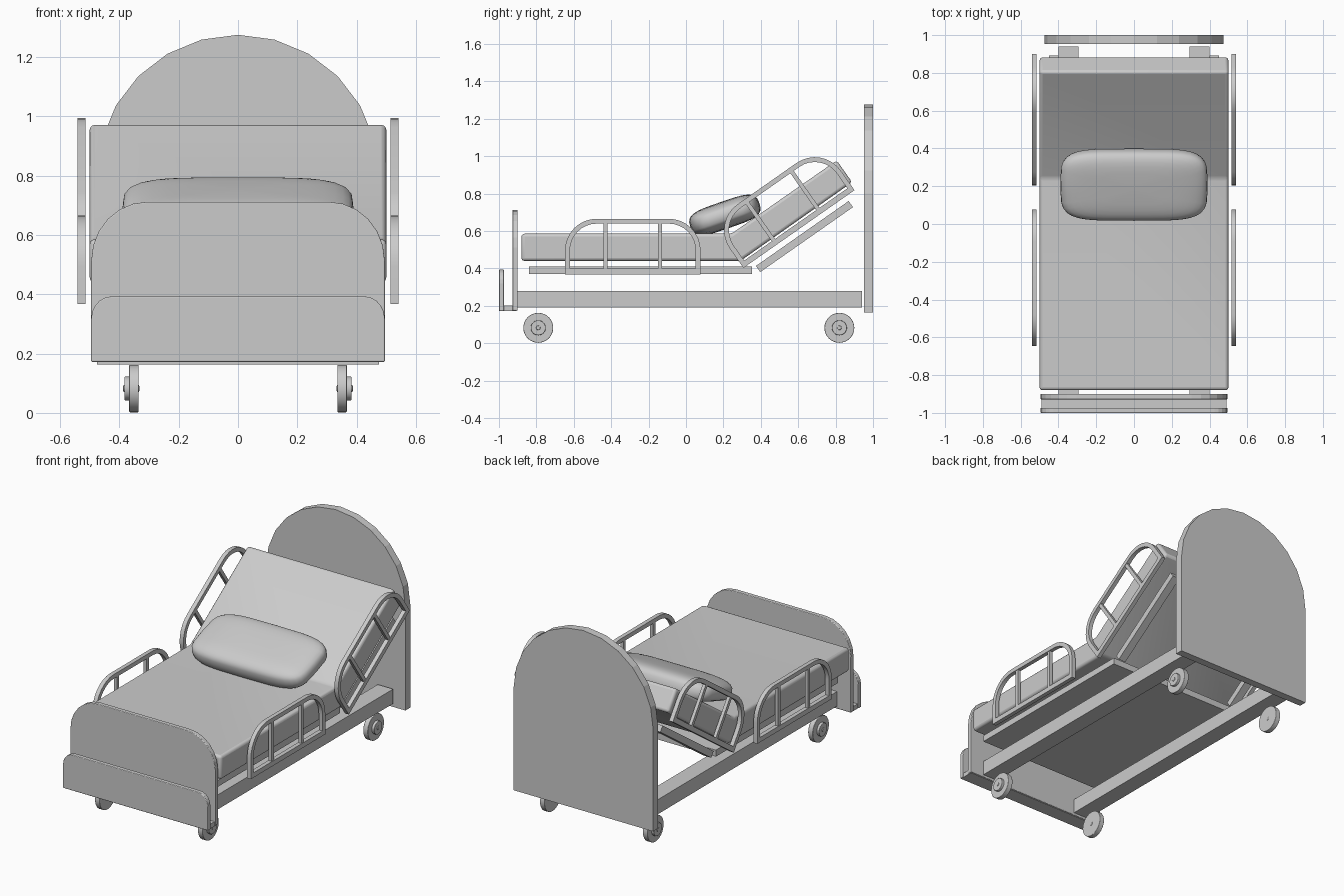
import bpy, bmesh
from math import sin, cos, pi, radians, copysign
from mathutils import Matrix, Vector

if "Cube" in bpy.data.objects:
    bpy.data.objects.remove(bpy.data.objects["Cube"])

TILT = radians(35)


def finish(name, bm, smooth=False, bevel=0):
    bmesh.ops.recalc_face_normals(bm, faces=bm.faces[:])
    me = bpy.data.meshes.new(name)
    bm.to_mesh(me)
    bm.free()
    ob = bpy.data.objects.new(name, me)
    bpy.context.collection.objects.link(ob)
    if bevel:
        m = ob.modifiers.new("bevel", "BEVEL")
        m.width, m.segments = bevel, 3
        m.limit_method = "ANGLE"
    if smooth:
        bpy.ops.object.select_all(action="DESELECT")
        bpy.context.view_layer.objects.active = ob
        ob.select_set(True)
        bpy.ops.object.shade_smooth_by_angle(angle=radians(40))
    return ob


def place(axis, u, v, w):
    # profile axes: (y, z) swept along x, or (x, z) swept along y
    return Vector((w, u, v)) if axis == "x" else Vector((u, w, v))


def add_prism(bm, pts, axis, a, b):
    lo = [bm.verts.new(place(axis, u, v, a)) for u, v in pts]
    hi = [bm.verts.new(place(axis, u, v, b)) for u, v in pts]
    bm.faces.new(lo)
    bm.faces.new(hi[::-1])
    n = len(pts)
    for i in range(n):
        j = (i + 1) % n
        bm.faces.new((lo[i], hi[i], hi[j], lo[j]))


def prism(name, pts, axis, a, b, **kw):
    bm = bmesh.new()
    add_prism(bm, pts, axis, a, b)
    return finish(name, bm, **kw)


def rect(u0, u1, v0, v1):
    return [(u0, v0), (u1, v0), (u1, v1), (u0, v1)]


def arch(u0, u1, v0, v1, ru, rv, seg):
    # rectangle with rounded top corners
    pts = [(u0, v0), (u1, v0)]
    for i in range(seg + 1):
        t = i * pi / 2 / seg
        pts.append((u1 - ru + ru * cos(t), v1 - rv + rv * sin(t)))
    for i in range(seg + 1):
        t = pi / 2 + i * pi / 2 / seg
        pts.append((u0 + ru + ru * cos(t), v1 - rv + rv * sin(t)))
    return pts


# Headboard with half-round top
head = [(-.475, .163), (.475, .163)]
head += [(.475 * cos(i * pi / 12), .80 + .475 * sin(i * pi / 12)) for i in range(13)]
prism("headboard", head, "y", .952, 1.0)

# Footboard, outer lip and the shelf joining them
prism("footboard", arch(-.495, .495, .175, .712, .19, .20, 6), "y", -.928, -.90, bevel=.004)
prism("footboard_lip", arch(-.495, .495, .172, .393, .07, .075, 5), "y", -1.0, -.973, bevel=.004)
prism("footboard_shelf", rect(-.99, -.905, .172, .20), "x", -.49, .49)

# Mattress bent upwards at the head end
mattress = [(-.88, .44), (.292, .44), (.888, .86), (.806, .977), (.243, .585), (-.88, .585)]
prism("mattress", mattress, "x", -.5, .5, smooth=True, bevel=.016)

# Support deck under the flat section
prism("flat_support", rect(-.84, .352, .37, .41), "x", -.45, .45)

for s, side in ((1, "right"), (-1, "left")):
    # Sloping supports under the raised section
    d, n = Vector((cos(TILT), sin(TILT))), Vector((-sin(TILT), cos(TILT)))
    p = Vector((.397, .38))
    slope = [p, p + d * .605, p + d * .605 + n * .04, p + n * .04]
    prism(f"raised_support_{side}", [tuple(q) for q in slope], "x", s * .40, s * .45)

    # Long base beam
    prism(f"base_beam_{side}", rect(-.90, .94, .19, .28), "x", s * .295, s * .40)

    # Wheels with an outer hub
    for y, end in ((-.79, "front"), (.82, "back")):
        bm = bmesh.new()

        def disc(r, x0, x1, seg=32):
            pts = [(y + r * cos(2 * pi * i / seg), .082 + r * sin(2 * pi * i / seg))
                   for i in range(seg)]
            add_prism(bm, pts, "x", s * x0, s * x1)
        disc(.080, .335, .367)
        disc(.040, .36, .383)
        disc(.012, .333, .387, 12)
        finish(f"wheel_{end}_{side}", bm, smooth=True, bevel=.003)

    # Guard rails: the head one is the same rail tilted with the backrest
    for part in ("lower", "upper"):
        bm = bmesh.new()
        w, y0, y1, z0, z1 = .026, -.647, .078, .368, .665
        outer = arch(y0, y1, z0, z1, .17, .17, 8)
        inner = arch(y0 + w, y1 - w, z0 + w + .004, z1 - w, .17 - w, .17 - w, 8)
        rings = [[bm.verts.new((s * x, *q)) for q in loop]
                 for x, loop in ((.515, outer), (.541, outer), (.541, inner), (.515, inner))]
        for k in range(4):
            a, b = rings[k], rings[(k + 1) % 4]
            for i in range(len(a)):
                j = (i + 1) % len(a)
                bm.faces.new((a[i], a[j], b[j], b[i]))
        for yc in (-.43, -.14):
            add_prism(bm, rect(yc - .011, yc + .011, z0 + .015, z1 - .012),
                      "x", s * .518, s * .538)
        if part == "upper":
            m = (Matrix.Translation((0, .307, .402)) @ Matrix.Rotation(TILT, 4, "X")
                 @ Matrix.Translation((0, -y0, -z0)))
            bmesh.ops.transform(bm, matrix=m, verts=bm.verts[:])
        finish(f"{part}_guard_rail_{side}", bm, smooth=True)

# Pillow: rounded block leaning on the backrest
bm = bmesh.new()
bmesh.ops.create_uvsphere(bm, u_segments=32, v_segments=16, radius=1)


def swell(v, e):
    return copysign(abs(v) ** e, v) if abs(v) > 1e-6 else 0


for v in bm.verts:
    x, y, z = v.co
    r = (x * x + y * y) ** .5
    k = swell(r, .5)
    if r > 1e-6:
        v.co = (.39 * k * swell(x / r, .45), .195 * k * swell(y / r, .45), .073 * swell(z, .65))
    else:
        v.co = (0, 0, .073 * z)
bmesh.ops.transform(bm, verts=bm.verts[:],
                    matrix=Matrix.Translation((0, .208, .685)) @ Matrix.Rotation(radians(19), 4, "X"))
finish("pillow", bm, smooth=True)
